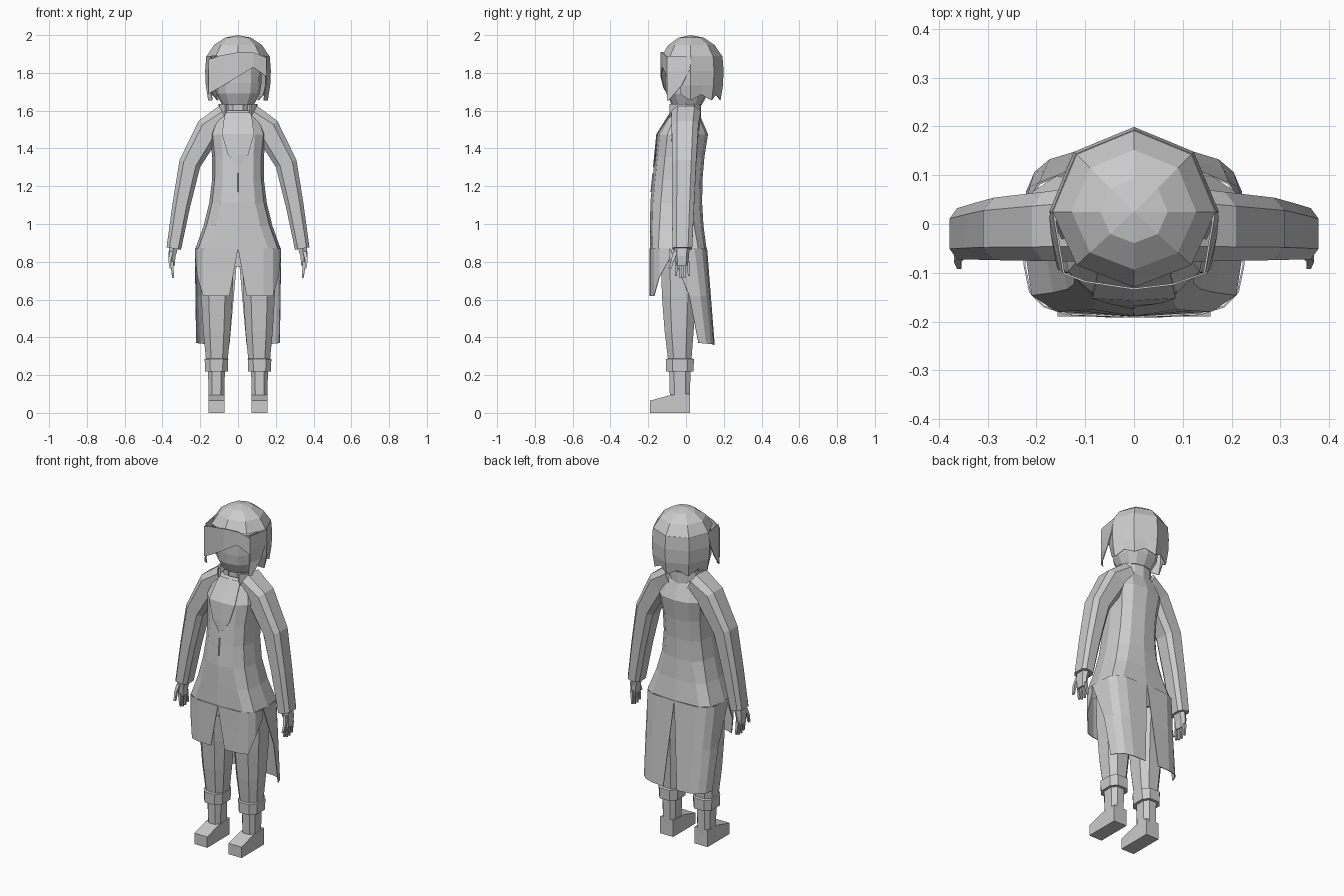
import bpy, bmesh
from math import sin, cos, pi, radians
from mathutils import Vector

if "Cube" in bpy.data.objects:
    bpy.data.objects.remove(bpy.data.objects["Cube"])

shade = (0.6, 0.6, 0.6, 1)
grey = bpy.data.materials.new("plain_grey")
grey.use_nodes = True
grey.diffuse_color = shade
grey.node_tree.nodes["Principled BSDF"].inputs["Base Color"].default_value = shade


def skin(name, rows, closed=True, caps=True, mirror=False, thickness=0):
    """Skin rows of points into a tube (closed) or an open sheet."""
    bm = bmesh.new()
    levels = [[bm.verts.new(point) for point in row] for row in rows]
    count = len(rows[0])
    for upper, lower in zip(levels, levels[1:]):
        for i in range(count if closed else count - 1):
            j = (i + 1) % count
            bm.faces.new((upper[i], upper[j], lower[j], lower[i]))
    if closed and caps:
        bm.faces.new(levels[0])
        bm.faces.new(levels[-1])
    bmesh.ops.remove_doubles(bm, verts=bm.verts, dist=0.001)
    bmesh.ops.recalc_face_normals(bm, faces=bm.faces)
    mesh = bpy.data.meshes.new(name)
    bm.to_mesh(mesh)
    bm.free()
    mesh.materials.append(grey)
    part = bpy.data.objects.new(name, mesh)
    bpy.context.collection.objects.link(part)
    if thickness:
        solid = part.modifiers.new("thickness", "SOLIDIFY")
        solid.thickness, solid.offset = thickness, 0
    if mirror:
        part.modifiers.new("mirror", "MIRROR").use_mirror_merge = False
    return part


def sheet(name, rows, mirror=False, thickness=.004):
    return skin(name, rows, closed=False, mirror=mirror, thickness=thickness)


def mix(start, end, amount):
    return start + (end - start) * amount


def squared(value, power):
    return abs(value) ** power * (1 if value > 0 else -1)


def ring(z, wide, front, back, x=0, sides=12, power=.75):
    """Level rounded section reaching from y = -front to y = back."""
    middle, deep = (back - front) / 2, (back + front) / 2
    turn = pi / sides if sides == 8 else 0
    angles = [2 * pi * i / sides + turn for i in range(sides)]
    return [(x + wide * squared(cos(a), power), middle + deep * squared(sin(a), power), z)
            for a in angles]


def limb(path, wide, deep, shrink, y=0, drift=0, sides=8):
    """Tapering sections square to a path of (x, z) points."""
    rows = []
    for k, (x, z) in enumerate(path):
        before, after = path[max(k - 1, 0)], path[min(k + 1, len(path) - 1)]
        along = Vector((after[0] - before[0], 0, after[1] - before[1])).normalized()
        across = Vector((-along.z, 0, along.x)) * wide * shrink ** k
        depth = Vector((0, deep * shrink ** (k / 2), 0))
        angles = [2 * pi * (i + .5) / sides for i in range(sides)]
        rows.append([Vector((x, y + drift * k, z)) + across * squared(cos(a), .6)
                     + depth * squared(sin(a), .6) for a in angles])
    return rows


# Coat body: narrow at the waist, boxier at the hips, leaning back at the chest
hip = .87


def coat_front(z):
    return .19 - .1 * max(0, z - 1.1)


def coat_ring(z):
    return ring(z, wide=.135 + .49 * (z - 1.3) ** 2, front=coat_front(z),
                back=.085 + .3 * (z - 1.15) ** 2, power=min(.75, .5 + z - hip))


yoke = [ring(1.6, wide=.08, front=.07, back=.06), ring(1.56, wide=.12, front=.1, back=.08)]
skin("coat_body", yoke + [coat_ring(mix(1.475, hip, k / 5)) for k in range(6)], caps=False)

# Standing collar, open at the front
collar_angles = [radians(a) for a in range(40, 321, 28)]
sheet("collar", [[(.1 * sin(a), -.015 - .09 * cos(a), z) for a in collar_angles]
                 for z in (1.635, 1.55)], thickness=.01)


# Shirt panel in the neck opening, and the seam under it
def front_strip(name, levels):
    sheet(name, [[(-w, .002 - y, z), (0, -.003 - y, z), (w, .002 - y, z)]
                 for z, w, y in levels])


front_strip("shirt_panel", [(1.59, .07, .08)] + [
    (z, w, coat_front(z)) for z, w in ((1.475, .085), (1.37, .055), (1.3, .002))])
front_strip("coat_seam", [(z, .002, coat_front(z)) for z in (1.27, 1.17)])


# Coat skirts: continue the hip section down, with a hem rule and a centre slit
def skirt(name, start, end, flare, hem):
    rows = []
    for drop in (0, .5, 1):
        row = []
        for t in (0, .25, .5, .75, 1):
            a = radians(mix(start, mix(-5, end, drop), t))
            x = max(.225 * abs(cos(a)) ** .5, .045 * drop)
            y = (.15 + flare * drop) * squared(sin(a), .5) - .04
            row.append((x, y, mix(hip, hem(t), drop)))
        rows.append(row)
    sheet(name, rows, mirror=True)


skirt("front_flap", -90, -5, flare=0, hem=lambda t: .62 + .2 * max(0, 2 * t - 1))
skirt("coat_tail", 90, 18, flare=.04, hem=lambda t: .36 + .01 * t)

# Sleeves, sloping off broad shoulders
sleeve = [(.06, 1.55), (.155, 1.5), (.255, 1.32), (.3, 1.1), (.34, .87)]
skin("sleeve", limb(sleeve, wide=.09, deep=.082, shrink=.82, drift=-.005), mirror=True)

# Hands
skin("palm", limb([(.34, .88), (.35, .83), (.35, .78)], wide=.026, deep=.042, shrink=.8,
                  y=-.022, sides=6), mirror=True)
for i in range(4):
    length = .09 - .01 * abs(i - 1.5)
    skin("finger", limb([(.35, .8), (.344, .8 - length)], wide=.011, deep=.009, shrink=.5,
                        y=.02 * i - .05, drift=.003 * (i - 1), sides=4), mirror=True)
skin("thumb", limb([(.352, .855), (.362, .81), (.358, .765)], wide=.012, deep=.013, shrink=.7,
                   y=-.055, drift=-.015, sides=4), mirror=True)

# Trousers
skin("trouser_hips", [ring(z, wide=w, front=.13, back=.07)
                      for z, w in ((.98, .15), (.86, .18), (.775, .15))])
skin("trouser_leg", [ring(mix(.86, .25, t), wide=.094 - .036 * t * t, front=.14 - .045 * t * t,
                          back=mix(.08, .03, t), x=.112, sides=8)
                     for t in (0, .4, .7, 1)], mirror=True)


# Boots: cuff, shaft and foot
def boot_ring(z, size):
    return ring(z, wide=size, front=size + .045, back=size - .02, x=.114, sides=8, power=.7)


skin("boot_cuff", [boot_ring(.22, .05), boot_ring(.22, .064), boot_ring(.285, .066),
                   boot_ring(.29, .05)], mirror=True)
skin("boot_shaft", [boot_ring(.25, .048), boot_ring(.03, .042)], mirror=True)
foot = [(.02, .1), (-.08, .095), (-.135, .08), (-.19, .065)]
skin("boot_foot", [[(.114 + s * .043, y, h * top) for s, top in ((-1, 0), (1, 0), (1, 1), (-1, 1))]
                   for y, h in foot], mirror=True)

# Neck and head: the jaw rounds in below the cheeks
skin("neck", [ring(z, wide=.055, front=.05, back=.055, sides=8) for z in (1.5, 1.67)])
head = []
for k in range(5):
    z = 1.63 + .06 * k
    w = .125 * (1 - ((z - 1.82) / .25) ** 4)
    head.append(ring(z, wide=w, front=.9 * w, back=w, power=.85))
skin("head", head)


# Hair: an eight-sided crown, then a skirt round the sides and back
def hair_row(z, radius, steps, notch=0):
    row = []
    for i in steps:
        a = i * pi / 8
        r = radius * (cos(pi / 8) if i % 2 else 1)
        row.append((r * cos(a), .025 + r * max(sin(a), .93 * sin(a)), z + notch * (i % 2)))
    return row


def hair_radius(z):
    return .172 * cos(3 * (z - 1.8))


skin("hair_crown", [hair_row(1.82 + .18 * cos(a), .18 * sin(a) + .0001, range(16))
                    for a in (0, pi / 8, pi / 4, 3 * pi / 8)], caps=False)
hair_levels = [mix(1.889, 1.655, k / 3) for k in range(4)]
sheet("hair_back", [hair_row(z, hair_radius(z), range(-1, 10), notch=.03 * (z < 1.7))
                    for z in hair_levels])

# Swept fringe, given as x with the lower and upper edge
fringe = [(-.155, 1.69, 1.87), (-.1, 1.72, 1.89), (0, 1.78, 1.91), (.08, 1.83, 1.91), (.15, 1.78, 1.88)]
sheet("fringe", [[(x, 1.5 * x * x - .133, z) for z in edges] for x, *edges in fringe])

# Pointed locks that frame the face
lock = []
for k, z in enumerate(hair_levels):
    r = hair_radius(z)
    lock.append([(.87 * r, -.1, z), (r, mix(.03, -.09, (k / 3) ** 2), z)])
sheet("side_lock", lock, mirror=True)
